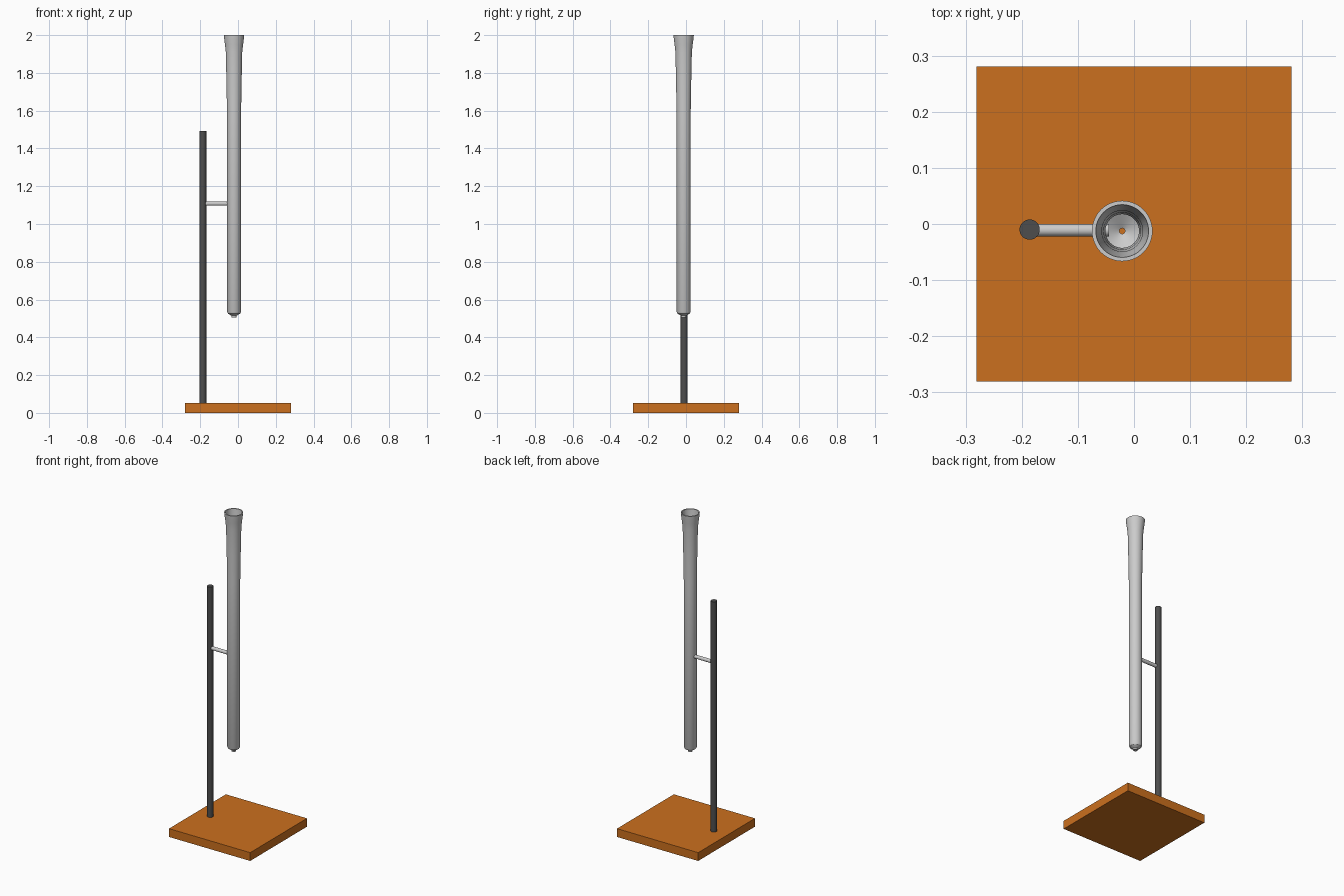
import bpy, bmesh, math
from mathutils import Matrix, Vector

if "Cube" in bpy.data.objects:
    bpy.data.objects.remove(bpy.data.objects["Cube"])


def make_object(name, bm, color=None, smooth=True):
    bmesh.ops.recalc_face_normals(bm, faces=bm.faces)
    mesh = bpy.data.meshes.new(name)
    bm.to_mesh(mesh)
    bm.free()
    obj = bpy.data.objects.new(name, mesh)
    bpy.context.collection.objects.link(obj)
    if color:
        mat = bpy.data.materials.new(name + "_color")
        mat.diffuse_color = (*color, 1)
        mat.use_nodes = True
        mat.node_tree.nodes["Principled BSDF"].inputs["Base Color"].default_value = mat.diffuse_color
        mesh.materials.append(mat)
    if smooth:
        bpy.ops.object.select_all(action='DESELECT')
        obj.select_set(True)
        bpy.context.view_layer.objects.active = obj
        bpy.ops.object.shade_smooth_by_angle(angle=math.radians(30))
    return obj


def rod(name, start, end, radius, color=None):
    a, b = Vector(start), Vector(end)
    d = b - a
    m = Matrix.Translation((a + b) / 2) @ d.to_track_quat('Z', 'Y').to_matrix().to_4x4()
    bm = bmesh.new()
    bmesh.ops.create_cone(bm, cap_ends=True, segments=32, radius1=radius,
                          radius2=radius, depth=d.length, matrix=m)
    return make_object(name, bm, color)


def lathe(name, profile, center, segments=48):
    # closed (radius, z) profile spun around a vertical axis
    bm = bmesh.new()
    rings = []
    for r, z in profile:
        rings.append([bm.verts.new((center[0] + r * math.cos(math.tau * i / segments),
                                    center[1] + r * math.sin(math.tau * i / segments), z))
                      for i in range(segments)])
    for k, ring in enumerate(rings):
        nxt = rings[(k + 1) % len(rings)]
        for i in range(segments):
            j = (i + 1) % segments
            bm.faces.new((ring[i], ring[j], nxt[j], nxt[i]))
    return make_object(name, bm)


# Square base plate
bm = bmesh.new()
bmesh.ops.create_cube(bm, size=1, matrix=Matrix.Translation((0, 0, 0.026))
                      @ Matrix.Diagonal((0.562, 0.562, 0.052, 1)))
make_object("base_plate", bm, (0.6, 0.16, 0.013), smooth=False)

# Upright stand and the arm that holds the tube
rod("stand_rod", (-0.186, -0.01, 0.05), (-0.186, -0.01, 1.493), 0.018, (0.075, 0.075, 0.075))
rod("support_arm", (-0.186, -0.011, 1.108), (-0.045, -0.011, 1.108), 0.011)

# Hollow tube: outer wall upward, flared mouth, inner wall down to the outlet
tube_profile = [
    (0.013, 0.505), (0.014, 0.515), (0.032, 0.525), (0.037, 0.535), (0.037, 1.57),
    (0.040, 1.75), (0.0435, 1.91), (0.048, 1.95), (0.052, 1.98), (0.054, 2.0),
    (0.047, 2.0), (0.045, 1.98), (0.041, 1.95), (0.0365, 1.91), (0.033, 1.75),
    (0.030, 1.57), (0.030, 0.54), (0.013, 0.53), (0.005, 0.525), (0.005, 0.505),
]
lathe("funnel_tube", tube_profile, (-0.021, -0.0125))
